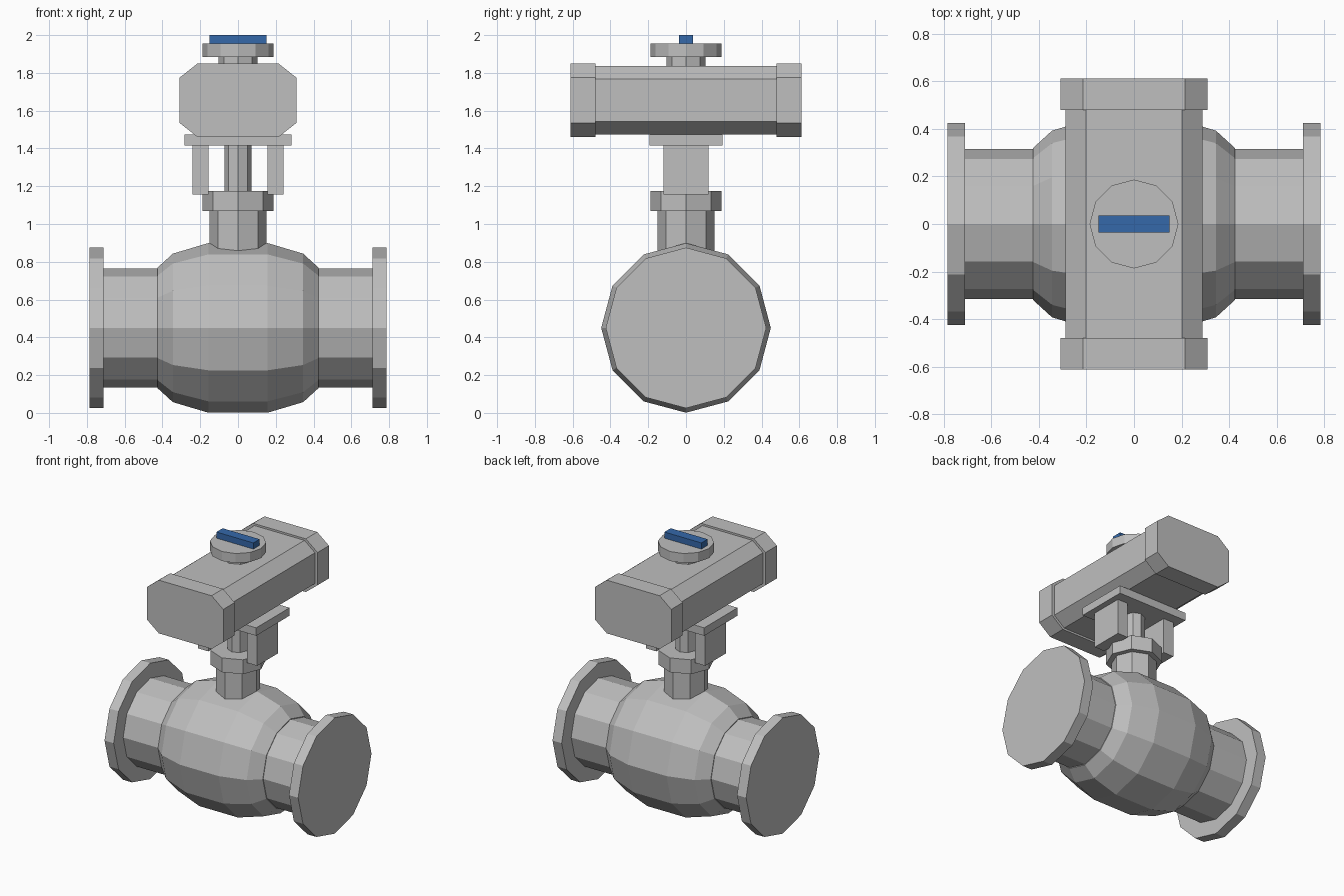
import bpy, bmesh, math
from mathutils import Matrix

if "Cube" in bpy.data.objects:
    bpy.data.objects.remove(bpy.data.objects["Cube"])


def material(name, rgb):
    m = bpy.data.materials.new(name)
    m.diffuse_color = (*rgb, 1)
    m.use_nodes = True
    m.node_tree.nodes["Principled BSDF"].inputs["Base Color"].default_value = m.diffuse_color
    return m


GREY = material("cast_grey", (0.52, 0.52, 0.52))
BLUE = material("indicator_blue", (0.035, 0.14, 0.40))
AXIS_Z = 0.45  # height of the pipe centreline


def finish(name, bm, mat):
    bmesh.ops.recalc_face_normals(bm, faces=bm.faces)
    me = bpy.data.meshes.new(name)
    bm.to_mesh(me)
    bm.free()
    me.materials.append(mat)
    ob = bpy.data.objects.new(name, me)
    bpy.context.collection.objects.link(ob)
    return ob


def loft(name, rings, mat=GREY):
    """Skin a list of equal-length vertex rings and cap both ends."""
    bm = bmesh.new()
    vs = [[bm.verts.new(p) for p in r] for r in rings]
    n = len(vs[0])
    for a, b in zip(vs, vs[1:]):
        for i in range(n):
            j = (i + 1) % n
            bm.faces.new((a[i], a[j], b[j], b[i]))
    bm.faces.new(vs[0])
    bm.faces.new(vs[-1])
    return finish(name, bm, mat)


def circle(n):
    return [(math.cos(math.tau * i / n), math.sin(math.tau * i / n)) for i in range(n)]


def lathe_x(name, profile, n=12):
    """Turn (x, radius) pairs about the pipe centreline."""
    return loft(name, [[(x, r * c, AXIS_Z + r * s) for c, s in circle(n)] for x, r in profile])


def post(name, r, z0, z1, n=8):
    """Upright polygonal cylinder on the valve axis."""
    return loft(name, [[(r * c, r * s, z) for c, s in circle(n)] for z in (z0, z1)])


def box(name, x0, x1, y, z0, z1, mat=GREY):
    bm = bmesh.new()
    bmesh.ops.create_cube(bm, size=1, matrix=Matrix.Translation(((x0 + x1) / 2, 0, (z0 + z1) / 2))
                          @ Matrix.Diagonal((x1 - x0, 2 * y, z1 - z0, 1)))
    return finish(name, bm, mat)


def chamfered_bar(name, w, flat, h, side, y0, y1):
    """Eight-sided section (half sizes) run along y."""
    sec = [(w, -side), (w, side), (flat, h), (-flat, h), (-w, side), (-w, -side), (-flat, -h), (flat, -h)]
    return loft(name, [[(x, y, 1.655 + z) for x, z in sec] for y in (y0, y1)])


# Valve body, pipe ends and flanges
lathe_x("valve_body", [(-0.425, 0.32), (-0.345, 0.393), (-0.157, 0.449),
                       (0.157, 0.449), (0.345, 0.393), (0.425, 0.32)])
for side, s in (("left", -1), ("right", 1)):
    lathe_x(side + "_pipe", [(s * 0.40, 0.315), (s * 0.73, 0.315)])
    lathe_x(side + "_flange", [(s * 0.711, 0.425), (s * 0.785, 0.425)])

# Neck, collar and stem
post("neck", 0.15, 0.80, 1.09)
post("collar", 0.187, 1.07, 1.175)
post("stem", 0.072, 1.16, 1.43)

# Mounting bracket
box("left_bracket_leg", -0.24, -0.157, 0.12, 1.155, 1.42)
box("right_bracket_leg", 0.157, 0.24, 0.12, 1.155, 1.42)
box("bracket_plate", -0.283, 0.283, 0.193, 1.415, 1.473)

# Actuator housing with end caps
chamfered_bar("actuator_housing", 0.288, 0.203, 0.181, 0.113, -0.49, 0.49)
for side, s in (("front", -1), ("back", 1)):
    chamfered_bar(side + "_end_cap", 0.309, 0.214, 0.195, 0.12, s * 0.48, s * 0.612)

# Position indicator
post("indicator_neck", 0.103, 1.82, 1.90)
post("indicator_disc", 0.187, 1.885, 1.955, 12)
box("indicator_bar", -0.15, 0.15, 0.036, 1.95, 2.0, BLUE)
